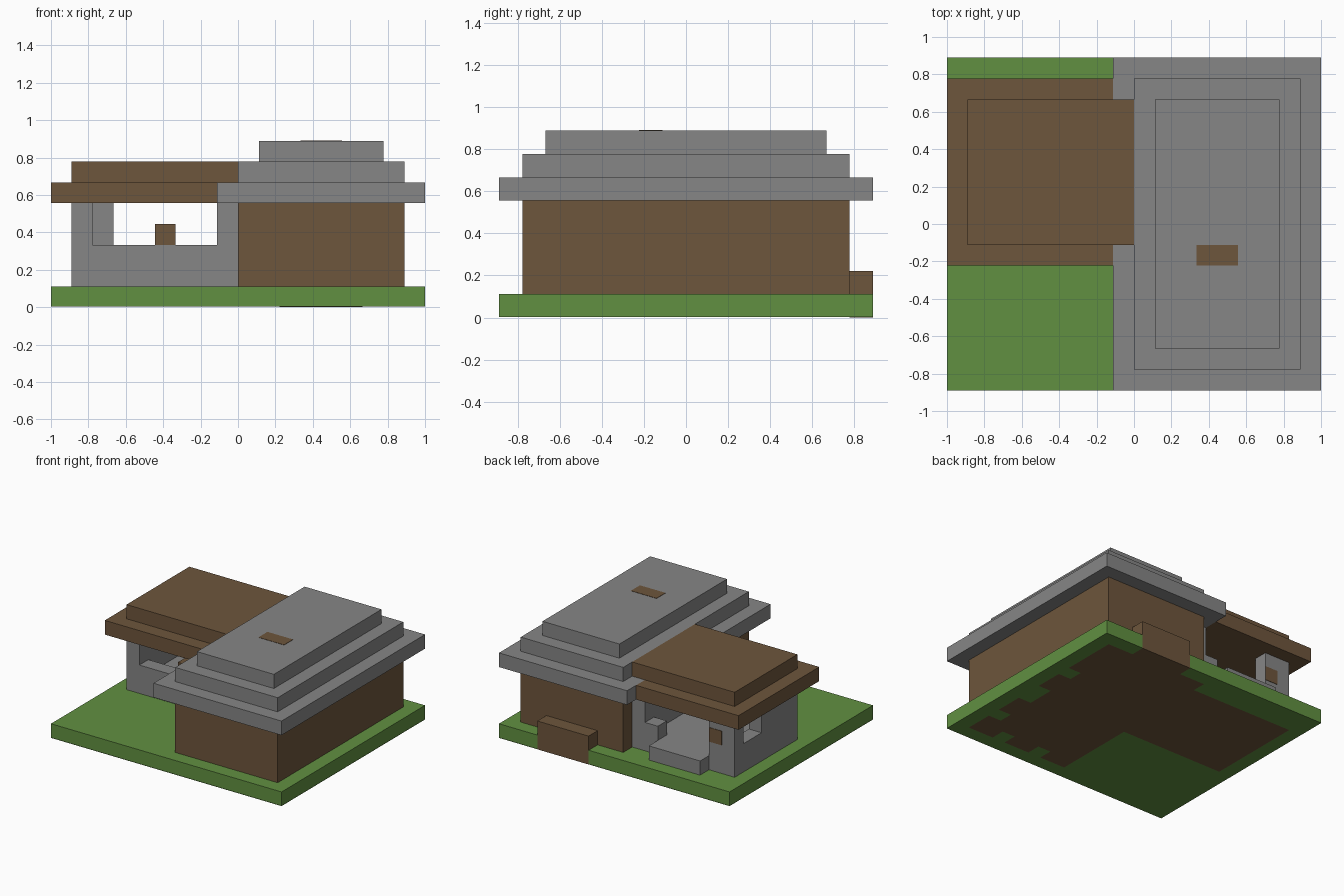
import bpy
import bmesh
from mathutils import Matrix, Vector

cube = bpy.data.objects.get("Cube")
if cube:
    bpy.data.objects.remove(cube)

U = 1 / 9                      # one block
ORIGIN = Vector((9, 8, 0))     # centre of the plot in blocks


def material(name, rgb):
    m = bpy.data.materials.new(name)
    m.use_nodes = True
    m.diffuse_color = (*rgb, 1)
    m.node_tree.nodes["Principled BSDF"].inputs["Base Color"].default_value = (*rgb, 1)
    return m


GREEN = material("grass_green", (0.12, 0.28, 0.053))
BROWN = material("wood_brown", (0.155, 0.092, 0.045))
GREY = material("stone_grey", (0.24, 0.24, 0.24))


def finish(name, bm, mats):
    mesh = bpy.data.meshes.new(name)
    bm.to_mesh(mesh)
    bm.free()
    for m in mats:
        mesh.materials.append(m)
    obj = bpy.data.objects.new(name, mesh)
    bpy.context.collection.objects.link(obj)
    return obj


def box(name, mat, xs, ys, zs):
    """Box given by its ranges in blocks."""
    lo, hi = (Vector(c) for c in zip(xs, ys, zs))
    bm = bmesh.new()
    bmesh.ops.create_cube(bm, size=1)
    place = Matrix.Translation(((lo + hi) / 2 - ORIGIN) * U)
    bm.transform(place @ Matrix.Diagonal((*((hi - lo) * U), 1)))
    return finish(name, bm, [mat])


# Ground slab, with the soil under the buildings showing on its underside
box("ground_slab", GREEN, (0, 18), (0, 16), (0.02, 1))


def is_soil(x, y):
    house = 9 < x < 17 and 1 < y < 15
    wing = 1 < x < 9 and 7 < y < 14
    step = 11 < x < 15 and y > 15
    ragged = (x > 16 and int(y) in (3, 6, 7, 10)) or (y < 2 and int(x) in (11, 14))
    return (house and not ragged) or wing or step


bm = bmesh.new()
bmesh.ops.create_grid(bm, x_segments=18, y_segments=16, size=1)
bm.transform(Matrix.Diagonal((1, 8 / 9, 1, 1)))
for f in bm.faces:
    c = f.calc_center_median() / U + ORIGIN
    f.material_index = int(is_soil(c.x, c.y))
bmesh.ops.reverse_faces(bm, faces=bm.faces)
finish("ground_underside", bm, [GREEN, BROWN])

# Main house with back step
box("house_walls", BROWN, (9, 17), (1, 15), (1, 5))
box("back_step", BROWN, (11, 15), (15, 16.01), (0, 2))

# Stepped house roof
for i, tier in enumerate(("lower", "middle", "upper")):
    box(f"house_roof_{tier}", GREY, (8 + i, 18 - i), (i, 16 - i), (5 + i, 6 + i))
box("roof_vent", BROWN, (12, 14), (6, 7), (8, 8.02))

# Open wing: front wall with a wide window
box("wing_front_wall", GREY, (1, 9), (7, 8), (1, 3))
box("wing_front_pillar", GREY, (1, 2), (7, 8), (3, 5))
box("wing_inner_wall", GREY, (8, 9), (7, 14), (1, 5))
box("sill_pot", BROWN, (5, 6), (7, 8), (3, 4))

# Outer side wall with a window near the back
box("wing_side_wall_low", GREY, (1, 2), (8, 13), (1, 3))
box("wing_side_wall_high", GREY, (1, 2), (8, 11), (3, 5))
box("wing_back_pillar", GREY, (1, 3), (13, 14), (1, 5))
box("pillar_plate", BROWN, (2, 3), (14, 14.03), (3, 4))

# Floor, doorstep and low back wall
box("wing_floor", GREY, (2, 8), (8, 14), (1, 2))
box("wing_doorstep", GREY, (3, 7), (14, 15), (1, 2))
box("wing_back_wall", GREY, (7, 8), (13, 14), (1, 3))

# Stepped wing roof
box("wing_roof_lower", BROWN, (0, 8), (6, 15), (5, 6))
box("wing_roof_upper", BROWN, (1, 9), (7, 14), (6, 7))
